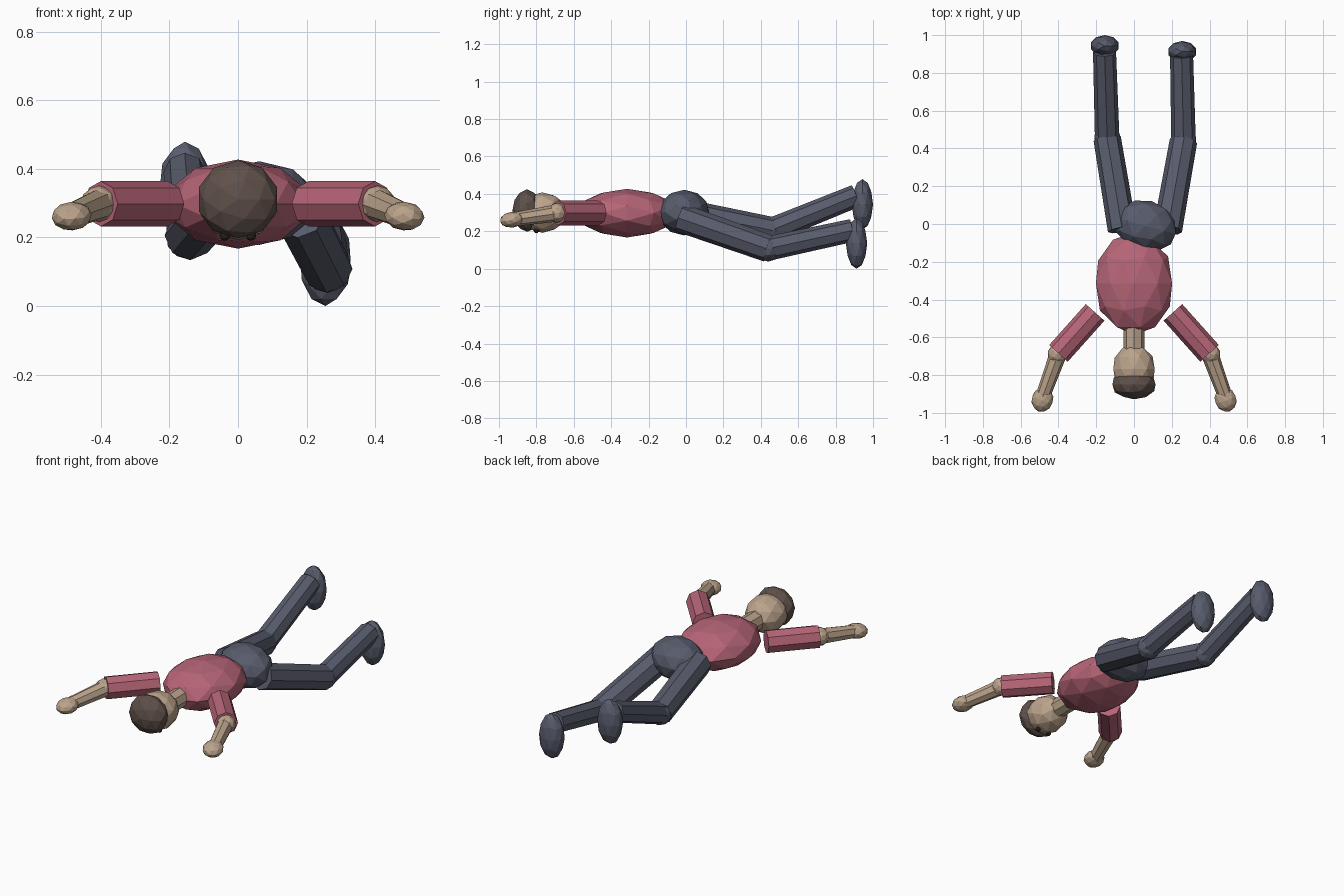
import bpy
from mathutils import Vector

cube = bpy.data.objects.get("Cube")
if cube:
    bpy.data.objects.remove(cube, do_unlink=True)


def material(name, rgb):
    mat = bpy.data.materials.new(name)
    mat.use_nodes = True
    mat.diffuse_color = (*rgb, 1)
    mat.node_tree.nodes["Principled BSDF"].inputs["Base Color"].default_value = (*rgb, 1)
    return mat


SKIN = material("skin", (0.50, 0.37, 0.26))
SHIRT = material("rose shirt", (0.47, 0.13, 0.185))
TROUSERS = material("slate trousers", (0.098, 0.107, 0.15))
HAIR = material("brown hair", (0.114, 0.08, 0.069))
EYES = material("dark eyes", (0.02, 0.016, 0.014))

FORWARD = Vector((0, 1, 0))
UP = Vector((0, 0, 1))


def finish(name, mat):
    obj = bpy.context.object
    obj.name = name
    obj.data.name = name
    obj.data.materials.append(mat)
    return obj


def ball(name, mat, center, size, axis=UP):
    """Faceted ellipsoid; size is across, thickness and along the axis."""
    bpy.ops.mesh.primitive_ico_sphere_add(subdivisions=2, radius=1, location=center)
    obj = finish(name, mat)
    obj.scale = size
    if axis != UP:
        obj.rotation_euler = axis.to_track_quat('Z', 'Y').to_euler()
    return obj


def limb(name, mat, start, end, r_start, r_end):
    """Eight-sided segment between two joints."""
    a, b = Vector(start), Vector(end)
    bpy.ops.mesh.primitive_cone_add(vertices=8, radius1=r_start, radius2=r_end,
                                    depth=(b - a).length, location=(a + b) / 2)
    obj = finish(name, mat)
    obj.rotation_euler = (b - a).to_track_quat('Z', 'Y').to_euler()
    return obj


# Body
ball("torso", SHIRT, (0, -0.315, 0.297), (0.212, 0.13, 0.272), FORWARD)
ball("pelvis", TROUSERS, (0.062, -0.01, 0.3), (0.172, 0.122, 0.135),
     Vector((0.26, 0.966, 0)))

# Head
limb("neck", SKIN, (0, -0.53, 0.298), (0, -0.7, 0.298), 0.056, 0.056)
ball("head", SKIN, (0, -0.768, 0.3), (0.115, 0.108, 0.132), FORWARD)
ball("hair", HAIR, (0, -0.85, 0.311), (0.12, 0.114, 0.078), FORWARD)

# Arms and eyes, mirrored
for side, s in (("left", 1), ("right", -1)):
    shoulder = Vector((s * 0.206, -0.468, 0.298))
    elbow = Vector((s * 0.4, -0.685, 0.298))
    wrist = Vector((s * 0.482, -0.91, 0.265))
    limb(side + "_sleeve", SHIRT, shoulder, elbow, 0.066, 0.066)
    ball(side + "_elbow", SKIN, elbow + Vector((s * 0.006, -0.005, 0)),
         (0.053, 0.053, 0.053))
    limb(side + "_forearm", SKIN, elbow, wrist, 0.046, 0.038)
    ball(side + "_hand", SKIN, (s * 0.485, -0.93, 0.262),
         (0.058, 0.042, 0.066), wrist - elbow)
    ball(side + "_eye", EYES, (s * 0.038, -0.8, 0.205), (0.015, 0.015, 0.015))

# Legs: each bent by its own amount
legs = (
    ("left", (0.178, -0.03, 0.272), (0.262, 0.44, 0.108),
     (0.252, 0.89, 0.205), (0.255, 0.912, 0.135)),
    ("right", (-0.062, -0.03, 0.3), (-0.142, 0.452, 0.205),
     (-0.156, 0.91, 0.39), (-0.155, 0.943, 0.344)),
)
for side, hip, knee, ankle, foot in legs:
    limb(side + "_thigh", TROUSERS, hip, knee, 0.077, 0.073)
    ball(side + "_knee", TROUSERS, knee, (0.07, 0.07, 0.07))
    limb(side + "_shin", TROUSERS, knee, ankle, 0.065, 0.061)
    ball(side + "_foot", TROUSERS, foot, (0.077, 0.057, 0.135))
